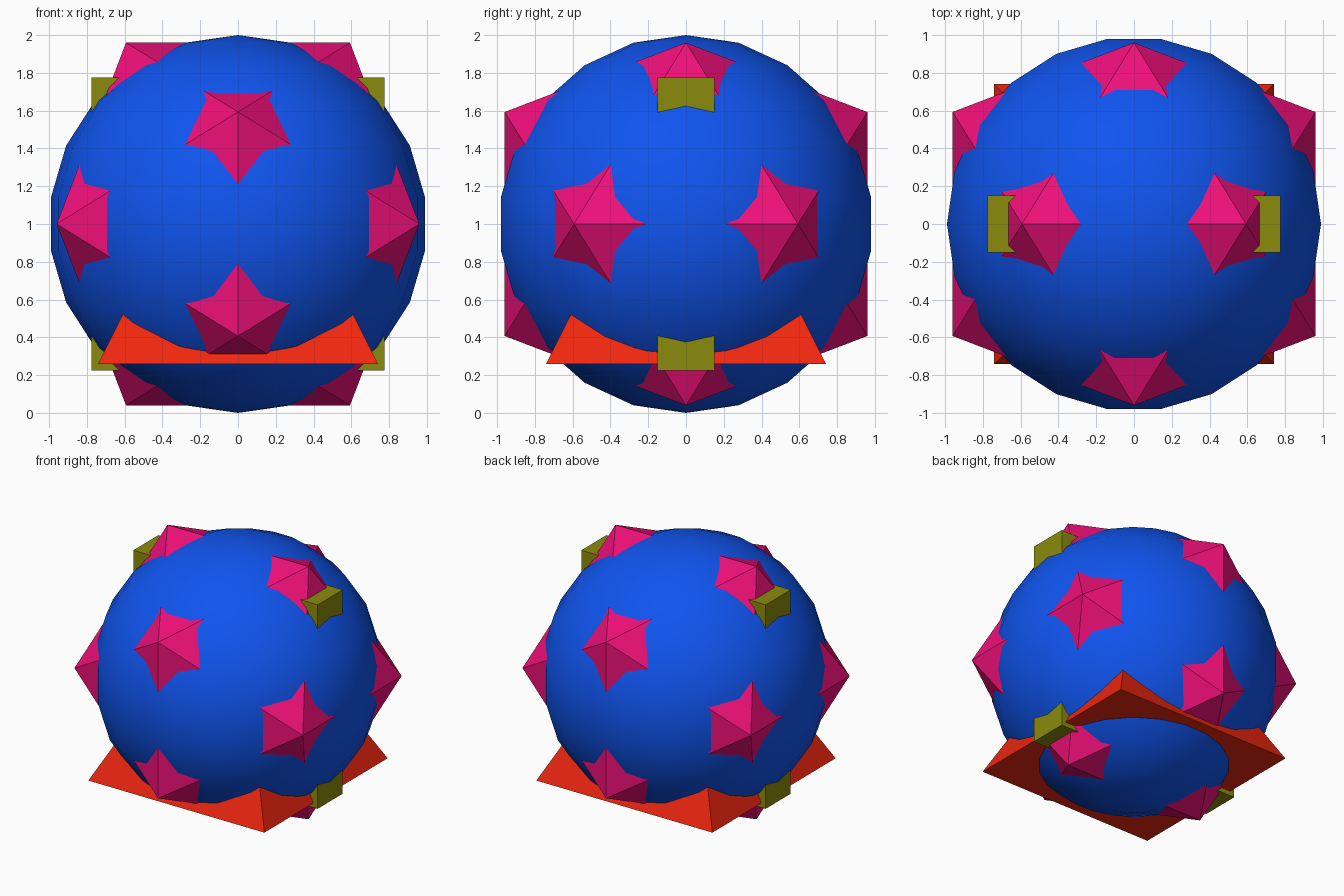
import bpy, bmesh
from math import sin, cos, pi
from mathutils import Matrix, Vector

if "Cube" in bpy.data.objects:
    bpy.data.objects.remove(bpy.data.objects["Cube"])

CENTRE = Vector((0, 0, 1))


def finish(name, bm, color, smooth=False):
    """Turn a bmesh into a coloured object centred at the ball's middle."""
    bmesh.ops.recalc_face_normals(bm, faces=bm.faces)
    for f in bm.faces:
        f.smooth = smooth
    mesh = bpy.data.meshes.new(name)
    bm.to_mesh(mesh)
    bm.free()
    mat = bpy.data.materials.new(name + "_colour")
    mat.diffuse_color = (*color, 1)
    mat.use_nodes = True
    mat.node_tree.nodes["Principled BSDF"].inputs["Base Color"].default_value = mat.diffuse_color
    mesh.materials.append(mat)
    obj = bpy.data.objects.new(name, mesh)
    obj.location = CENTRE
    bpy.context.collection.objects.link(obj)
    return obj


# Ball: half-circle profile of 11 steps spun into 22 segments
bm = bmesh.new()
profile = [bm.verts.new((sin(pi * i / 11), 0, cos(pi * i / 11))) for i in range(12)]
edges = [bm.edges.new(pair) for pair in zip(profile, profile[1:])]
bmesh.ops.spin(bm, geom=profile + edges, cent=(0, 0, 0), axis=(0, 0, 1),
               angle=2 * pi, steps=22)
bmesh.ops.remove_doubles(bm, verts=bm.verts, dist=1e-4)
finish("ball", bm, (0.005, 0.09, 0.87), smooth=True)

# Star spikes: icosahedron corners poking through the ball
bm = bmesh.new()
a, b = 0.96, 0.593
for s in (-a, a):
    for t in (-b, b):
        for co in ((t, 0, s), (0, s, t), (s, t, 0)):
            bm.verts.new(co)
bmesh.ops.convex_hull(bm, input=bm.verts)
finish("star_spikes", bm, (0.87, 0.005, 0.19))

# Corner blocks: narrow box whose four long edges poke out
bm = bmesh.new()
bmesh.ops.create_cube(bm, size=1, matrix=Matrix.Diagonal((1.55, 0.3, 1.55, 1)))
finish("corner_blocks", bm, (0.26, 0.26, 0.004))

# Base skirt: square pyramid around the lower part
bm = bmesh.new()
bmesh.ops.create_cone(bm, cap_ends=True, segments=4, radius1=0.74 * 2 ** 0.5,
                      radius2=0, depth=1.48, matrix=Matrix.Rotation(pi / 4, 4, 'Z'))
finish("base_skirt", bm, (0.87, 0.02, 0.005))
